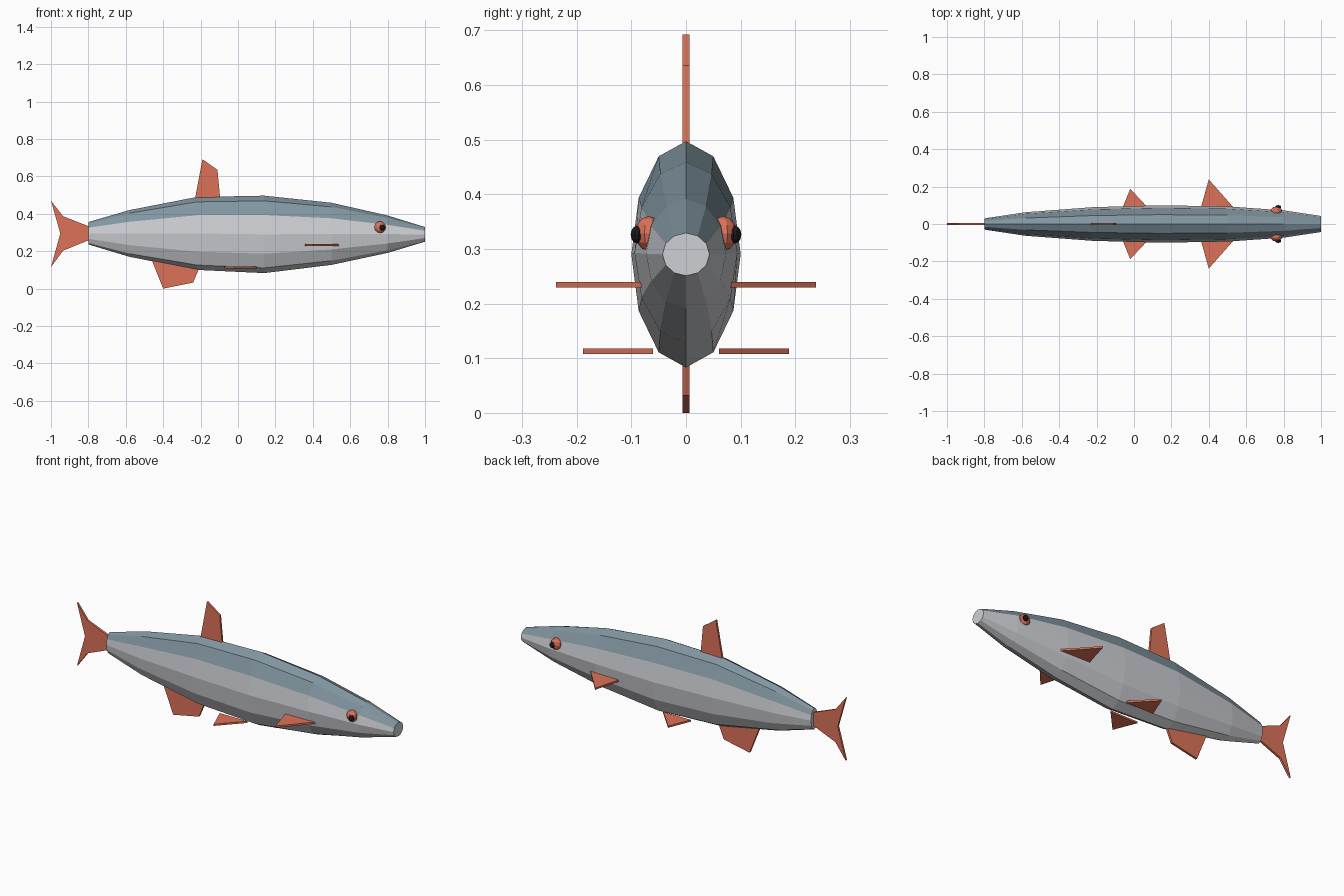
import bpy, bmesh
from math import sin, cos, pi

if "Cube" in bpy.data.objects:
    bpy.data.objects.remove(bpy.data.objects["Cube"])


def material(name, rgb):
    m = bpy.data.materials.new(name)
    m.diffuse_color = (*rgb, 1)
    m.use_nodes = True
    m.node_tree.nodes["Principled BSDF"].inputs["Base Color"].default_value = m.diffuse_color
    return m


SLATE = material("slate_back", (0.22, 0.30, 0.35))
SILVER = material("silver_side", (0.62, 0.63, 0.66))
CORAL = material("coral_fin", (0.72, 0.17, 0.10))
BLACK = material("black_pupil", (0.01, 0.01, 0.01))


def finish(name, bm, *mats):
    bmesh.ops.recalc_face_normals(bm, faces=bm.faces)
    me = bpy.data.meshes.new(name)
    bm.to_mesh(me)
    bm.free()
    ob = bpy.data.objects.new(name, me)
    for m in mats:
        me.materials.append(m)
    bpy.context.collection.objects.link(ob)
    return ob


# Body: 12-sided ellipses lofted along x (x, half width, half height, centre z)
STATIONS = [(-0.8, 0.03, 0.06, 0.296), (-0.58, 0.063, 0.125, 0.295),
            (-0.22, 0.09, 0.195, 0.295), (0.14, 0.1, 0.207, 0.29),
            (0.5, 0.094, 0.166, 0.293), (0.8, 0.073, 0.1, 0.291),
            (1.0, 0.043, 0.039, 0.29)]
N = 12
bm = bmesh.new()
rings = [[bm.verts.new((x, w * cos(2 * pi * i / N), z + h * sin(2 * pi * i / N)))
          for i in range(N)] for x, w, h, z in STATIONS]
for a, b in zip(rings, rings[1:]):
    for i in range(N):
        j = (i + 1) % N
        f = bm.faces.new((a[i], a[j], b[j], b[i]))
        f.material_index = 1 if 1 <= i <= 4 else 0   # dark back
bm.faces.new(rings[0])
bm.faces.new(rings[-1])
finish("body", bm, SILVER, SLATE)


def fin(name, pts, to3d, t=0.012):
    """Flat plate from an outline; to3d(u, v, offset) places it in space."""
    bm = bmesh.new()
    lo = [bm.verts.new(to3d(u, v, -t / 2)) for u, v in pts]
    hi = [bm.verts.new(to3d(u, v, t / 2)) for u, v in pts]
    bm.faces.new(lo)
    bm.faces.new(hi)
    for i in range(len(pts)):
        j = (i + 1) % len(pts)
        bm.faces.new((lo[i], lo[j], hi[j], hi[i]))
    return finish(name, bm, CORAL)


# Upright fins on the centre line
def upright(u, v, o):
    return (u, o, v)


fin("tail_fin", [(-0.79, 0.33), (-0.935, 0.387), (-1.0, 0.47), (-0.95, 0.295),
                 (-1.0, 0.115), (-0.935, 0.203), (-0.79, 0.262)], upright)
fin("dorsal_fin", [(-0.23, 0.48), (-0.19, 0.692), (-0.11, 0.635), (-0.095, 0.48)], upright)
fin("anal_fin", [(-0.46, 0.15), (-0.4, 0.0), (-0.24, 0.032), (-0.205, 0.115)], upright)

# Paired fins and eyes
for side, s in (("left", 1), ("right", -1)):
    fin("pectoral_fin_" + side, [(0.355, 0.08), (0.4, 0.238), (0.54, 0.08)],
        lambda u, v, o: (u, s * v, 0.234 + o), 0.01)
    fin("pelvic_fin_" + side, [(-0.072, 0.06), (-0.02, 0.188), (0.1, 0.06)],
        lambda u, v, o: (u, s * v, 0.113 + o), 0.01)
    for name, mat, c, r, sy in (("eye_", CORAL, (0.76, 0.068, 0.328), 0.032, 0.8),
                                ("pupil_", BLACK, (0.771, 0.09, 0.326), 0.016, 0.7)):
        bm = bmesh.new()
        bmesh.ops.create_uvsphere(bm, u_segments=10, v_segments=6, radius=r)
        for v in bm.verts:
            v.co.y *= sy
        bmesh.ops.translate(bm, verts=bm.verts, vec=(c[0], s * c[1], c[2]))
        finish(name + side, bm, mat)
